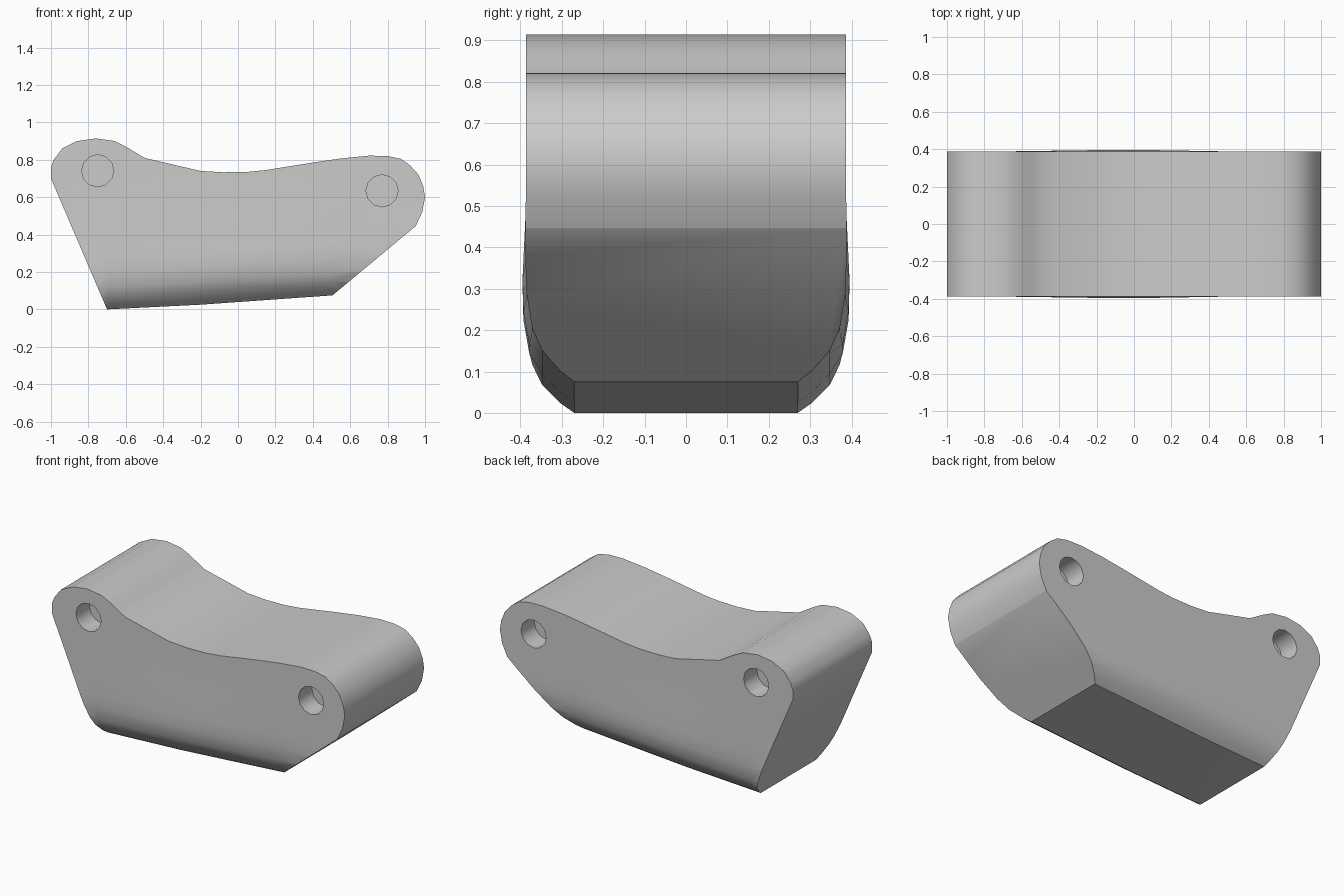
import bpy, bmesh, math

if "Cube" in bpy.data.objects:
    bpy.data.objects.remove(bpy.data.objects["Cube"])

grey = bpy.data.materials.new("plain grey")
grey.use_nodes = True
color = (0.6, 0.6, 0.6, 1)
grey.diffuse_color = color
grey.node_tree.nodes["Principled BSDF"].inputs["Base Color"].default_value = color


def skin(name, rings, triangulate=False):
    """Solid through a row of closed rings, capped at both ends."""
    bm = bmesh.new()
    loops = [[bm.verts.new(p) for p in ring] for ring in rings]
    n = len(loops[0])
    for a, b in zip(loops, loops[1:]):
        for i in range(n):
            j = (i + 1) % n
            bm.faces.new((a[i], a[j], b[j], b[i]))
    bm.faces.new(loops[0])
    bm.faces.new(loops[-1])
    if triangulate:
        bmesh.ops.triangulate(bm, faces=bm.faces[:])
    bmesh.ops.recalc_face_normals(bm, faces=bm.faces[:])
    mesh = bpy.data.meshes.new(name)
    bm.to_mesh(mesh)
    bm.free()
    obj = bpy.data.objects.new(name, mesh)
    bpy.context.collection.objects.link(obj)
    mesh.materials.append(grey)
    return obj


def cut(target, tool, operation):
    tool.hide_render = True
    mod = target.modifiers.new("cut", "BOOLEAN")
    mod.operation = operation
    mod.solver = "EXACT"
    mod.object = tool
    bpy.context.view_layer.objects.active = target
    bpy.ops.object.modifier_apply(modifier=mod.name)
    bpy.data.objects.remove(tool)


# Side outline of the link: sloped base, two rounded ends, dipped top
outline = [(-.70, 0), (-.2, .025), (.505, .075), (.95, .445), (.985, .52),
           (1, .60), (.99, .66), (.965, .72), (.92, .77), (.87, .805),
           (.80, .82), (.70, .822), (.55, .807), (.4, .785), (.15, .745),
           (.05, .735), (-.08, .733), (-.2, .74), (-.35, .775), (-.5, .81),
           (-.55, .84), (-.6, .87), (-.66, .90), (-.76, .914), (-.86, .90),
           (-.94, .86), (-.985, .80), (-1, .76), (-1, .70)]
body = skin("link_body", [[(x, y, z) for x, z in outline] for y in (-.6, .6)])

# Cross-section with rounded lower corners, following the sloped base
half = [(.235, -.025), (.305, .025), (.348, .07), (.372, .12),
        (.386, .2), (.388, .28), (.387, .45), (.387, 1.2)]


def section(x, base, bulge):
    right = [(y + (bulge if .1 < h < .4 else 0), h) for y, h in half]
    ring = right + [(-y, h) for y, h in reversed(right)]
    return [(x, y, h + base) for y, h in ring]


stations = [(-1.2, -.025, 0), (-.7, 0, 0), (-.2, .025, .007),
            (.1, .046, .007), (.505, .075, 0), (1.2, .124, 0)]
cut(body, skin("section_cutter", [section(*s) for s in stations], True), "INTERSECT")

# Blind pin holes on both faces
radius, depth, sides = .086, .13, 12
for cx, cz in ((-.75, .741), (.77, .634)):
    circle = [(cx + radius * math.cos(a), cz + radius * math.sin(a))
              for a in (math.tau * i / sides for i in range(sides))]
    for side in (-1, 1):
        ends = (side * (.387 - depth), side * .5)
        cut(body, skin("hole_cutter", [[(x, y, z) for x, z in circle] for y in ends]),
            "DIFFERENCE")

# Smooth rounded parts, crisp rims
bpy.ops.object.select_all(action="DESELECT")
body.select_set(True)
bpy.context.view_layer.objects.active = body
bpy.ops.object.shade_smooth_by_angle(angle=math.radians(31))
